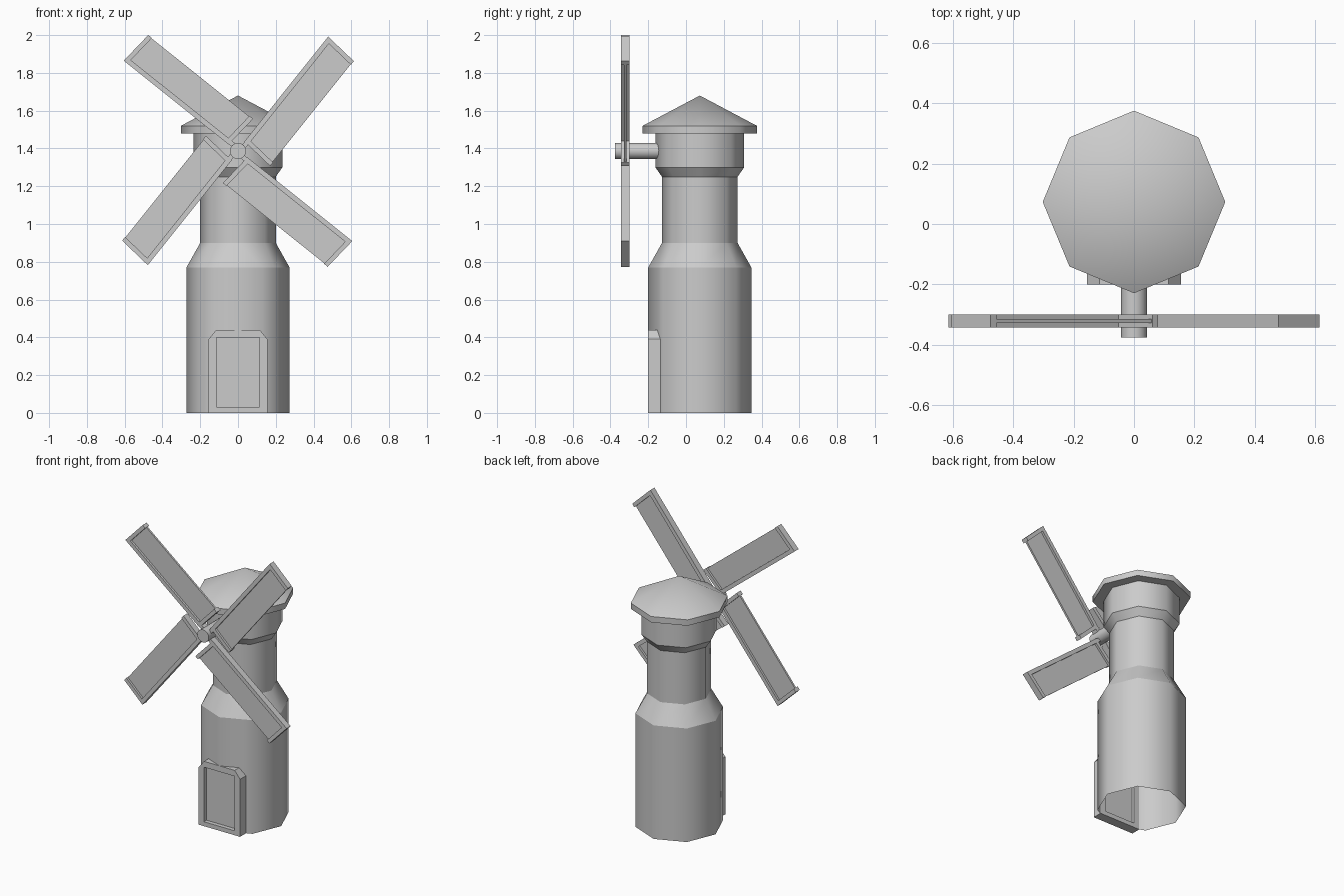
import bpy, bmesh
from math import sin, cos, pi, radians
from mathutils import Vector

cube = bpy.data.objects.get("Cube")
if cube:
    bpy.data.objects.remove(cube)

stone = bpy.data.materials.new("plain_grey")
stone.use_nodes = True
GREY = (0.6, 0.6, 0.6, 1)
stone.diffuse_color = GREY
stone.node_tree.nodes["Principled BSDF"].inputs["Base Color"].default_value = GREY

CENTRE_Y = 0.073
HUB = Vector((0, 0, 1.387))


def finish(name, bm, recalc=True):
    if recalc:
        bmesh.ops.recalc_face_normals(bm, faces=bm.faces)
    mesh = bpy.data.meshes.new(name)
    bm.to_mesh(mesh)
    bm.free()
    mesh.materials.append(stone)
    obj = bpy.data.objects.new(name, mesh)
    bpy.context.collection.objects.link(obj)
    return obj


def lathe(profile, sides=8):
    """Eight-sided turned shell: smooth around, sharp at each ring."""
    bm = bmesh.new()
    rings = []
    for r, z in profile:
        count = sides if r > 0 else 1
        rings.append([bm.verts.new((r * cos(2 * pi * i / sides),
                                    CENTRE_Y + r * sin(2 * pi * i / sides), z))
                      for i in range(count)])
    for low, high in zip(rings, rings[1:]):
        for i in range(sides):
            j = (i + 1) % sides
            corners = [low[i % len(low)], low[j % len(low)],
                       high[j % len(high)], high[i % len(high)]]
            bm.faces.new(list(dict.fromkeys(corners))).smooth = True
    for e in bm.edges:
        a, b = e.verts
        e.smooth = abs(a.co.z - b.co.z) > 1e-5
    return bm


def prism(bm, points, y0, y1):
    """Closed slab from an outline of (x, z) points."""
    front = [bm.verts.new((x, y0, z)) for x, z in points]
    back = [bm.verts.new((x, y1, z)) for x, z in points]
    bm.faces.new(front)
    bm.faces.new(back[::-1])
    for i in range(len(points)):
        j = (i + 1) % len(points)
        bm.faces.new((front[i], back[i], back[j], front[j]))


# Tower shell, open below, with the doorway cut out of the front
bm = lathe([(0.273, 0), (0.273, 0.77), (0.2, 0.9), (0.2, 1.25)])


def cut(co, normal):
    faces = [f for f in bm.faces if f.calc_center_median().y < -0.05
             and f.calc_center_median().z < 0.7]
    geom = set(faces)
    for f in faces:
        geom.update(f.verts)
        geom.update(f.edges)
    bmesh.ops.bisect_plane(bm, geom=list(geom), plane_co=co, plane_no=normal)


for x in (-0.13, 0.13):
    cut((x, 0, 0), (1, 0, 0))
cut((0, 0, 0.42), (0, 0, 1))
hole = [f for f in bm.faces if abs(f.calc_center_median().x) < 0.13
        and f.calc_center_median().z < 0.42 and f.calc_center_median().y < 0]
bmesh.ops.delete(bm, geom=hole, context="FACES")
finish("tower", bm, recalc=False)

# Head room and roof
finish("cap", lathe([(0.2, 1.25), (0.235, 1.3), (0.235, 1.49)]), recalc=False)
finish("roof", lathe([(0, 1.48), (0.302, 1.48), (0.302, 1.52), (0, 1.68)]), recalc=False)

# Door frame: a ring with clipped top corners
half_outer = [(0.155, 0), (0.155, 0.39), (0.115, 0.44)]
half_inner = [(0.115, 0.03), (0.115, 0.36), (0.115, 0.4)]
loops = [half + [(-x, z) for x, z in reversed(half)] for half in (half_outer, half_inner)]
bm = bmesh.new()
grid = [[bm.verts.new((x, y, z)) for x, z in loop]
        for loop, y in ((loops[0], -0.2), (loops[1], -0.2),
                        (loops[1], -0.135), (loops[0], -0.135))]
for k in range(4):
    a, b = grid[k], grid[(k + 1) % 4]
    for i in range(6):
        j = (i + 1) % 6
        bm.faces.new((a[i], a[j], b[j], b[i]))
finish("door_frame", bm)

# Recessed door
bm = bmesh.new()
prism(bm, [(-0.118, 0.025), (0.118, 0.025), (0.118, 0.405), (-0.118, 0.405)], -0.172, -0.155)
finish("door", bm)

# Shaft carrying the sails
bm = bmesh.new()
prism(bm, [(0.043 * cos(2 * pi * i / 16), 0.043 * sin(2 * pi * i / 16)) for i in range(16)],
      -0.375, -0.1)
shaft = finish("shaft", bm)
shaft.location = HUB
bpy.context.view_layer.objects.active = shaft
shaft.select_set(True)
bpy.ops.object.shade_smooth_by_angle(angle=radians(40))
shaft.select_set(False)

# Sails: two end bars and a rail around a thin panel, open on one long side
root, along, across = Vector((0.034, 0.05)), Vector((0.4435, 0.555)), Vector((0.136, -0.13))


def patch(s0, s1, t0, t1):
    return [root + along * s + across * t
            for s, t in ((s0, t0), (s1, t0), (s1, t1), (s0, t1))]


bm = bmesh.new()
for area in ((0, 0.035, 0, 1), (0.965, 1, 0, 1), (0.035, 0.965, 0, 0.14), (-0.07, 0, 0.01, 0.14)):
    prism(bm, patch(*area), -0.343, -0.3)
prism(bm, patch(0.02, 0.98, 0.1, 0.985), -0.328, -0.315)
first = finish("sail_1", bm)
first.location = HUB
for n in range(1, 4):
    sail = bpy.data.objects.new(f"sail_{n + 1}", first.data)
    sail.location = HUB
    sail.rotation_euler.y = n * pi / 2
    bpy.context.collection.objects.link(sail)
